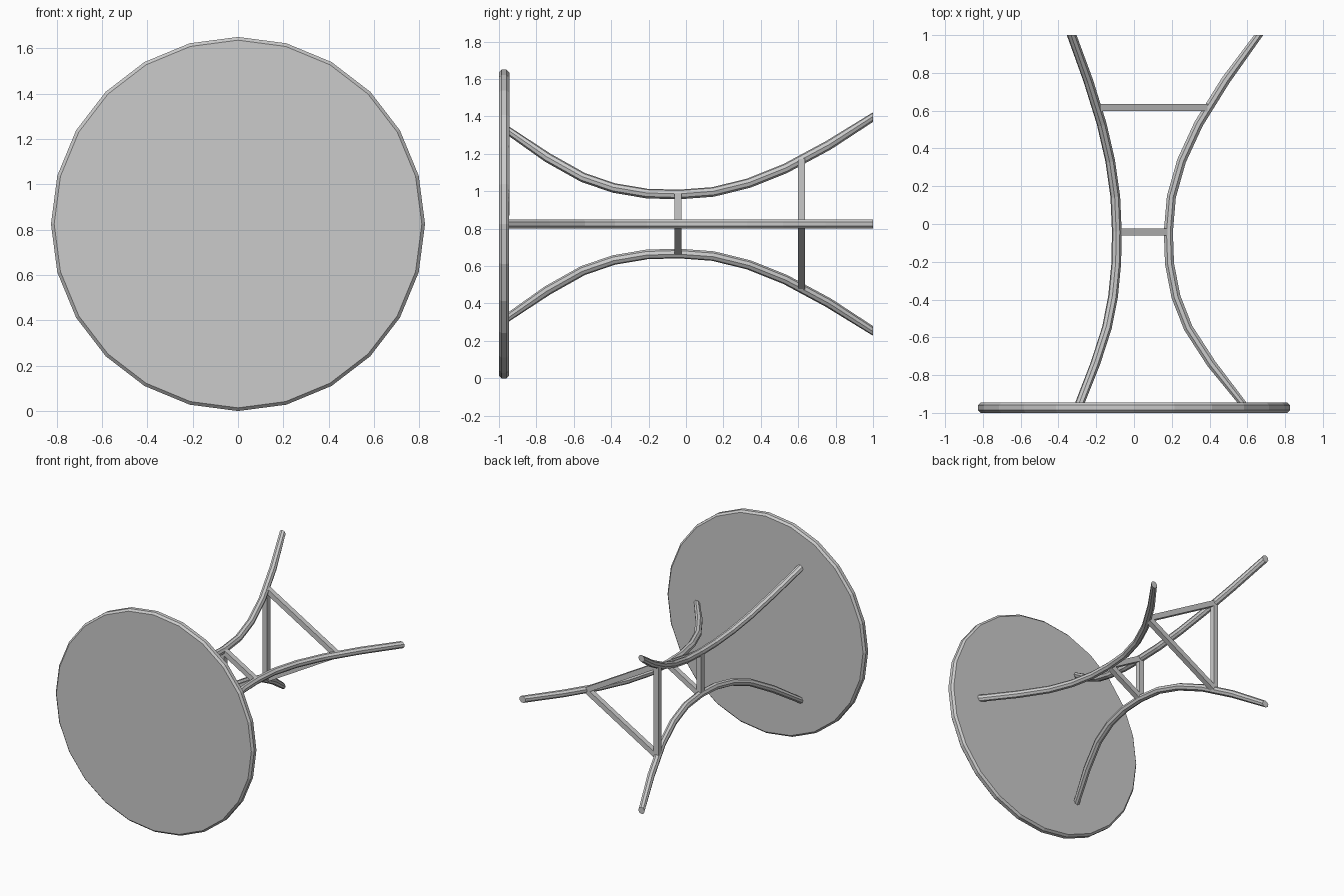
import bpy, bmesh
from math import pi, sin, cos, tau
from mathutils import Vector, Matrix

if "Cube" in bpy.data.objects:
    bpy.data.objects.remove(bpy.data.objects["Cube"])

CZ = 0.825  # height of the table's axis, which runs along y


def finish(name, bm):
    bmesh.ops.recalc_face_normals(bm, faces=bm.faces[:])
    me = bpy.data.meshes.new(name)
    bm.to_mesh(me)
    bm.free()
    ob = bpy.data.objects.new(name, me)
    bpy.context.collection.objects.link(ob)
    return ob


# Round 24-sided table top standing on its edge, with chamfered rims
bm = bmesh.new()
bmesh.ops.create_cone(bm, cap_ends=True, segments=24, radius1=0.825, radius2=0.825, depth=0.055,
                      matrix=Matrix.Translation((0, -0.9725, CZ)) @ Matrix.Rotation(pi / 2, 4, 'X'))
top = finish("table_top", bm)
bev = top.modifiers.new("rim_chamfer", 'BEVEL')
bev.width = 0.014
bev.segments = 1
bev.limit_method = 'ANGLE'
bev.angle_limit = 1.0

# Leg curve as (y, distance from axis)
PATH = [(-0.95, 0.575), (-0.74, 0.41), (-0.55, 0.287), (-0.385, 0.222), (-0.21, 0.188),
        (-0.04, 0.182), (0.145, 0.198), (0.335, 0.252), (0.53, 0.342), (0.76, 0.485), (1.0, 0.66)]


def polar(y, r, ang):
    return Vector((r * cos(ang), y, CZ + r * sin(ang)))


# Curved leg: octagonal tube swept along the path, ends cut square to the axis
def leg(name, ang, radius=0.026, sides=8):
    bm = bmesh.new()
    out = Vector((cos(ang), 0, sin(ang)))
    side = Vector((-sin(ang), 0, cos(ang)))
    rings = []
    for i, (y, r) in enumerate(PATH):
        t = Vector((0, 1, 0))
        if 0 < i < len(PATH) - 1:
            a, b = PATH[i - 1], PATH[i + 1]
            t = (polar(*b, ang) - polar(*a, ang)).normalized()
        n = (out - t * out.dot(t)).normalized()
        c = polar(y, r, ang)
        rings.append([bm.verts.new(c + radius * (n * cos(tau * (k + .5) / sides)
                                                 + side * sin(tau * (k + .5) / sides)))
                      for k in range(sides)])
    for p, q in zip(rings, rings[1:]):
        for k in range(sides):
            j = (k + 1) % sides
            bm.faces.new((p[k], p[j], q[j], q[k]))
    bm.faces.new(rings[0])
    bm.faces.new(rings[-1])
    finish(name, bm)


# Square brace bar joining two neighbouring legs
def brace(name, y, r, a0, a1, w=0.038):
    p, q = polar(y, r, a0), polar(y, r, a1)
    d = (q - p).normalized()
    up = Vector((0, 1, 0))
    rot = Matrix((d, up, d.cross(up))).transposed().to_4x4()
    bm = bmesh.new()
    bmesh.ops.create_cube(bm, size=1, matrix=Matrix.Translation((p + q) / 2) @ rot
                          @ Matrix.Diagonal(((q - p).length, w, w, 1)))
    finish(name, bm)


for i in range(3):
    a, b = tau * i / 3, tau * (i + 1) / 3
    leg(f"leg_{i + 1}", a)
    brace(f"inner_brace_{i + 1}", -0.043, 0.18, a, b)
    brace(f"outer_brace_{i + 1}", 0.617, 0.392, a, b)
